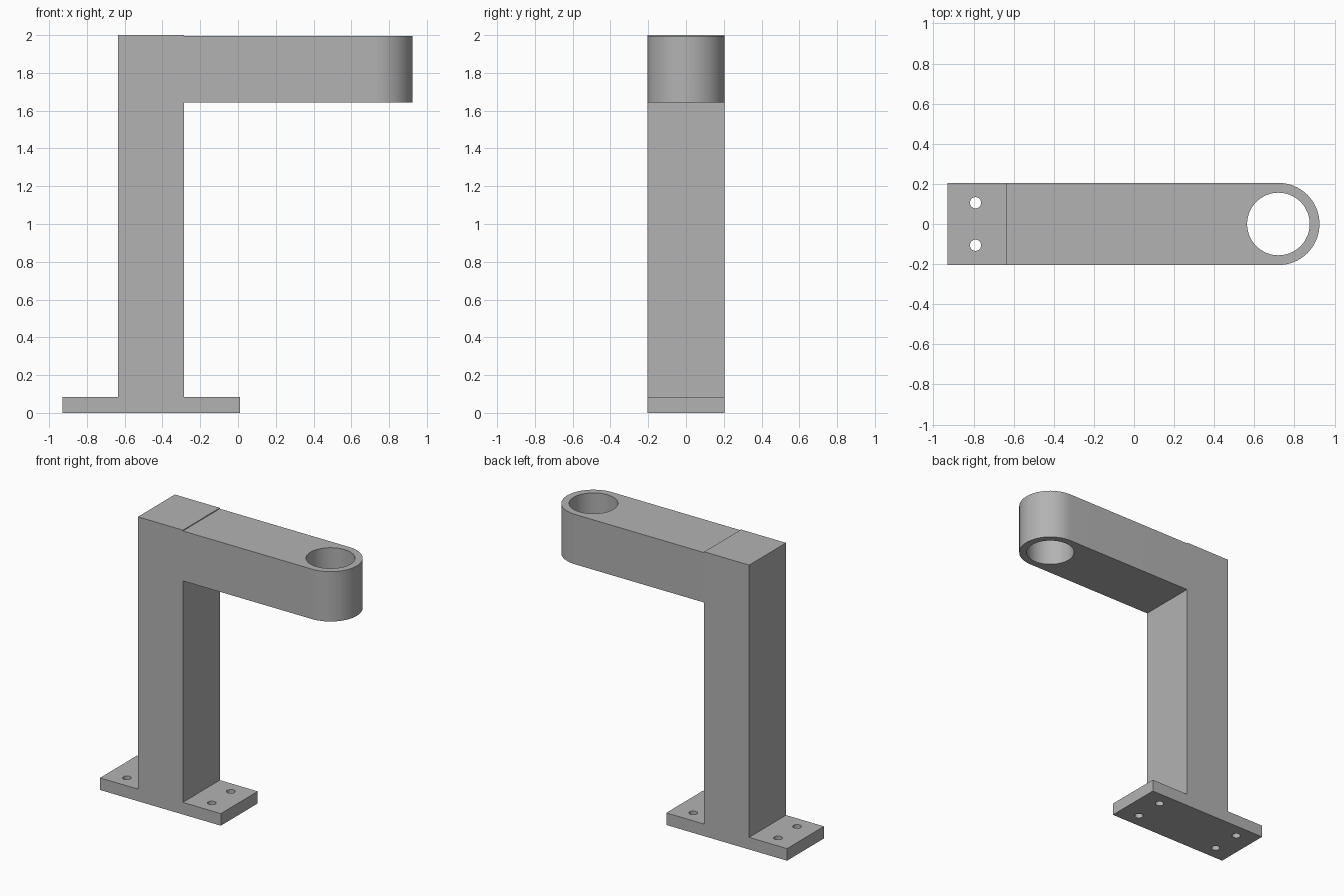
import bpy, bmesh
from math import cos, sin, pi

cube = bpy.data.objects.get("Cube")
if cube:
    bpy.data.objects.remove(cube, do_unlink=True)

HALF_WIDTH = 0.205
BASE_TOP = 0.085
BASE_X = (-0.93, 0.01)
POST_X = (-0.635, -0.285)
RING_X = 0.72

grey = bpy.data.materials.new("plain grey")
grey.use_nodes = True
grey.diffuse_color = (0.45, 0.45, 0.45, 1)
grey.node_tree.nodes["Principled BSDF"].inputs["Base Color"].default_value = (0.45, 0.45, 0.45, 1)


def arc(cx, cy, radius, start, end, steps):
    """Points along an arc, both ends included."""
    angles = [start + (end - start) * i / steps for i in range(steps + 1)]
    return [(cx + radius * cos(a), cy + radius * sin(a)) for a in angles]


def circle(cx, cy, radius, steps):
    return arc(cx, cy, radius, 0, 2 * pi, steps)[:-1]


def rectangle(x0, x1):
    w = HALF_WIDTH
    return [(x0, -w), (x1, -w), (x1, w), (x0, w)]


def plate(name, loops, z0, z1):
    """Extrude an outline with optional holes between two heights."""
    curve = bpy.data.curves.new(name, "CURVE")
    curve.dimensions = "2D"
    curve.fill_mode = "BOTH"
    curve.extrude = (z1 - z0) / 2
    for loop in loops:
        spline = curve.splines.new("POLY")
        spline.points.add(len(loop) - 1)
        for point, (x, y) in zip(spline.points, loop):
            point.co = (x, y, 0, 1)
        spline.use_cyclic_u = True
    source = bpy.data.objects.new(name + " outline", curve)
    bpy.context.collection.objects.link(source)
    graph = bpy.context.evaluated_depsgraph_get()
    mesh = bpy.data.meshes.new_from_object(source.evaluated_get(graph))
    bpy.data.objects.remove(source, do_unlink=True)
    bpy.data.curves.remove(curve)

    # Weld caps to walls and move to height
    bm = bmesh.new()
    bm.from_mesh(mesh)
    bmesh.ops.remove_doubles(bm, verts=bm.verts, dist=0.0001)
    bmesh.ops.recalc_face_normals(bm, faces=bm.faces)
    bmesh.ops.translate(bm, verts=bm.verts, vec=(0, 0, (z0 + z1) / 2))
    bm.to_mesh(mesh)
    bm.free()

    mesh.materials.clear()
    mesh.materials.append(grey)
    obj = bpy.data.objects.new(name, mesh)
    bpy.context.collection.objects.link(obj)
    bpy.ops.object.select_all(action="DESELECT")
    obj.select_set(True)
    bpy.context.view_layer.objects.active = obj
    bpy.ops.object.shade_smooth_by_angle(angle=pi / 6)
    return obj


# Base plate with four bolt holes
middle = sum(BASE_X) / 2
bolts = [circle(middle + sx * 0.33, sy * 0.106, 0.028, 24)
         for sx in (-1, 1) for sy in (-1, 1)]
plate("base_plate", [rectangle(*BASE_X)] + bolts, 0, BASE_TOP)

# Upright post
plate("post", [rectangle(*POST_X)], BASE_TOP, 2.0)

# Arm with a rounded end and a through hole
outline = [(POST_X[1], HALF_WIDTH), (POST_X[1], -HALF_WIDTH)]
outline += arc(RING_X, 0, HALF_WIDTH, -pi / 2, pi / 2, 32)
plate("arm", [outline, circle(RING_X, 0, 0.156, 64)], 1.643, 1.994)
